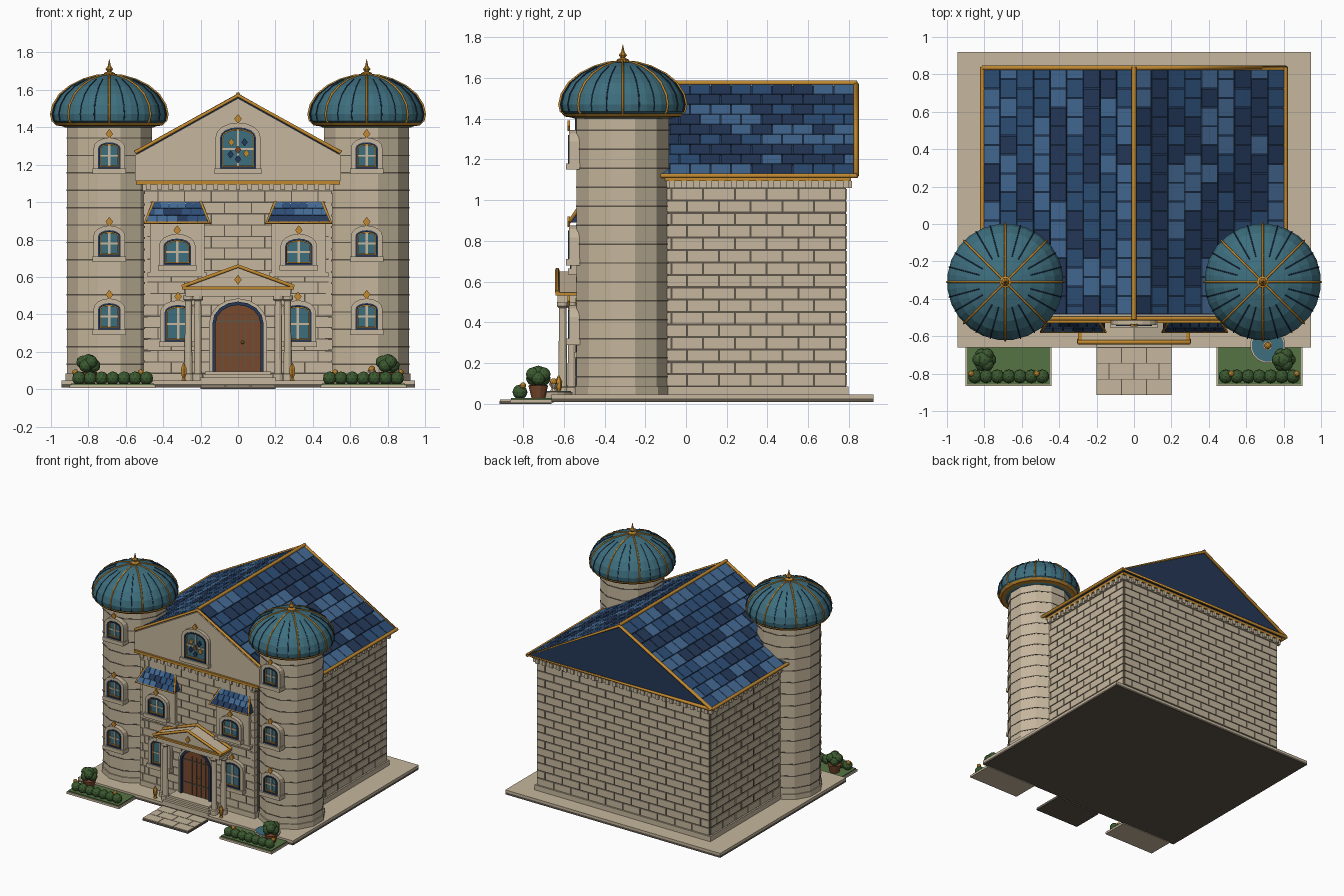
import bpy, bmesh, random
from math import sin, cos, pi
from mathutils import Matrix, Vector as V

random.seed(4)
if "Cube" in bpy.data.objects:
    bpy.data.objects.remove(bpy.data.objects["Cube"])


def material(name, *srgb):
    m = bpy.data.materials.new(name)
    col = [c ** 2.2 for c in srgb] + [1]
    m.use_nodes = True
    m.diffuse_color = col
    m.node_tree.nodes["Principled BSDF"].inputs["Base Color"].default_value = col
    return m


stone = material("pale stone", .77, .71, .61)
dark = material("dark mortar", .37, .34, .3)
gold = material("gold trim", .75, .53, .2)
teal = material("teal metal", .25, .43, .49)
navy = material("navy slate", .16, .23, .35)
mid = material("blue slate", .19, .31, .46)
light = material("light slate", .27, .41, .57)
wood = material("brown wood", .47, .29, .19)
grass = material("grass green", .34, .45, .27)
leaf = material("leaf green", .24, .35, .2)


def finish(bm, name, *mats):
    bmesh.ops.recalc_face_normals(bm, faces=bm.faces)
    me = bpy.data.meshes.new(name)
    bm.to_mesh(me)
    bm.free()
    for m in mats:
        me.materials.append(m)
    ob = bpy.data.objects.new(name, me)
    bpy.context.collection.objects.link(ob)
    return ob


def box(name, x, y, z, mat):
    bm = bmesh.new()
    size = [b - a for a, b in (x, y, z)]
    mid_pt = [(a + b) / 2 for a, b in (x, y, z)]
    bmesh.ops.create_cube(bm, size=1, matrix=Matrix.Translation(mid_pt) @ Matrix.Diagonal(size + [1]))
    return finish(bm, name, mat)


def wide(name, half, y, z, mat):
    return box(name, (-half, half), y, z, mat)


def prism(name, pts, y0, y1, mat):
    """Extrude an x-z outline along y."""
    bm = bmesh.new()
    face = bm.faces.new([bm.verts.new((x, y0, z)) for x, z in pts])
    ext = bmesh.ops.extrude_face_region(bm, geom=[face])["geom"]
    bmesh.ops.translate(bm, vec=(0, y1 - y0, 0), verts=[e for e in ext if isinstance(e, bmesh.types.BMVert)])
    return finish(bm, name, mat)


def ring(name, outer, inner, y0, y1, mat):
    """Solid frame between two matching x-z outlines."""
    bm = bmesh.new()
    loops = [[bm.verts.new((x, y, z)) for x, z in pts]
             for pts, y in ((outer, y0), (inner, y0), (inner, y1), (outer, y1))]
    n = len(outer)
    for k in range(4):
        a, b = loops[k], loops[(k + 1) % 4]
        for i in range(n):
            j = (i + 1) % n
            bm.faces.new((a[i], a[j], b[j], b[i]))
    return finish(bm, name, mat)


def lathe(name, cx, cy, profile, mat, n=12):
    bm = bmesh.new()
    rows = [[bm.verts.new((cx + r * cos(2 * pi * (i + .5) / n), cy + r * sin(2 * pi * (i + .5) / n), z))
             for i in range(n)] for r, z in profile]
    for a, b in zip(rows, rows[1:]):
        for i in range(n):
            j = (i + 1) % n
            bm.faces.new((a[i], a[j], b[j], b[i]))
    bm.faces.new(rows[0])
    bm.faces.new(rows[-1])
    return finish(bm, name, mat)


def tubes(name, paths, radius, mat):
    cu = bpy.data.curves.new(name, "CURVE")
    cu.dimensions, cu.bevel_depth, cu.bevel_resolution, cu.use_fill_caps = "3D", radius, 1, True
    for path in paths:
        sp = cu.splines.new("POLY")
        sp.points.add(len(path) - 1)
        for p, co in zip(sp.points, path):
            p.co = (*co, 1)
    cu.materials.append(mat)
    bpy.context.collection.objects.link(bpy.data.objects.new(name, cu))


def grid(name, origin, u, v, rows, cols, mats, thick=.012, gap=.01, taper=0, keep=.4):
    """Staggered courses of bricks or slates on the plane spanned by u and v."""
    bm = bmesh.new()
    origin, u, v = V(origin), V(u), V(v)
    n = u.cross(v).normalized()
    idx = 0
    for r in range(rows):
        k = 1 - taper * (r + .5) / rows
        for c in range(cols + 1):
            a, b = max(0, c - r % 2 / 2), min(cols, c + 1 - r % 2 / 2)
            if b - a < .1:
                continue
            if random.random() > keep:
                idx = random.choice(range(len(mats)))
            du = u * ((b - a) / cols * k)
            dv = v / rows
            mid_pt = origin + u * ((a + b) / 2 / cols * k + (1 - k) / 2) + v * ((r + .5) / rows)
            axes = (du - du.normalized() * gap, dv - dv.normalized() * gap, n * thick)
            mat = Matrix.Translation(mid_pt) @ Matrix(axes).transposed().to_4x4()
            for vert in bmesh.ops.create_cube(bm, size=1, matrix=mat)["verts"]:
                for f in vert.link_faces:
                    f.material_index = idx
    return finish(bm, name, *mats)


def ball(name, x, y, z, r, mat):
    bm = bmesh.new()
    bmesh.ops.create_icosphere(bm, subdivisions=2, radius=r, matrix=Matrix.Translation((x, y, z)))
    finish(bm, name, mat)


def arch(cx, z0, half, height, rise, n=8):
    top = [(cx + half * cos(pi * i / n), z0 + height - rise + rise * sin(pi * i / n)) for i in range(n + 1)]
    return [(cx - half, z0), (cx + half, z0)] + top


def diamond(cx, y, z, r, mat=gold):
    prism("diamond_ornament", [(cx - r, z), (cx, z - r * 1.3), (cx + r, z), (cx, z + r * 1.3)], y - .012, y, mat)


def window(cx, y, z, half, height):
    def shape(g):
        return arch(cx, z - g, half + g, height + 2 * g, half * .55 + g)
    ring("window_surround", shape(.025), shape(0), y - .025, y + .03, stone)
    ring("window_frame", shape(0), shape(-.01), y - .03, y + .02, navy)
    ring("window_gold_frame", shape(-.01), shape(-.016), y - .02, y + .02, gold)
    prism("window_glass", shape(-.008), y - .01, y + .02, teal)
    box("window_mullion", (cx - .006, cx + .006), (y - .018, y), (z + .01, z + height - .01), stone)
    box("window_crossbar", (cx - half + .014, cx + half - .014), (y - .017, y), (z + height * .45, z + height * .45 + .01), stone)
    box("window_sill", (cx - half - .03, cx + half + .03), (y - .04, y + .03), (z - .03, z), stone)
    diamond(cx, y - .02, z + height + .045, .02)


# Ground slab, path and entrance steps
wide("slab_base", .945, (-.66, .92), (.01, .027), dark)
wide("slab_top", .945, (-.66, .92), (.027, .045), stone)
wide("path_base", .2, (-.915, -.66), (0, .015), dark)
grid("path_stones", (-.2, -.915, .015), (.4, 0, 0), (0, .255, 0), 3, 3, [stone], gap=.004)
for i in range(3):
    wide("entrance_step", .2 - .012 * i, (-.66 + .02 * i, -.5), (.045 + .016 * i, .062 + .016 * i), stone)

# House walls with brick courses
wide("house_core", .76, (-.3, .785), (.045, 1.12), dark)
wide("house_footing", .772, (-.3, .798), (.045, .085), stone)
wide("house_frieze", .772, (-.3, .798), (1.06, 1.125), stone)
wide("facade_core", .5, (-.5, -.2), (.045, 1.1), dark)
wide("facade_footing", .505, (-.51, -.3), (.045, .085), stone)
up = (0, 0, .975)
grid("right_bricks", (.76, -.15, .085), (0, .935, 0), up, 16, 6, [stone])
grid("left_bricks", (-.76, .785, .085), (0, -.935, 0), up, 16, 6, [stone])
grid("back_bricks", (.76, .785, .085), (-1.52, 0, 0), up, 16, 10, [stone])
grid("front_bricks", (-.5, -.5, .085), (1, 0, 0), up, 16, 7, [stone], gap=.006)

# Main roof, gables and trim
eave, ridge, half = 1.12, 1.56, .8
prism("roof_body", [(-half, eave), (half, eave), (0, ridge)], -.485, .825, navy)
prism("front_gable", [(-.55, 1.115), (.55, 1.115), (.55, 1.25), (0, 1.555), (-.55, 1.25)], -.515, -.47, stone)
wide("front_frieze", .51, (-.512, -.3), (1.06, 1.1), stone)
wide("front_cornice", .545, (-.53, -.4), (1.095, 1.115), gold)
tubes("ridge_trim", [[(0, -.51, 1.575), (0, .84, 1.575)]], .013, gold)
tubes("back_trim", [[(-.81, .835, eave), (0, .835, 1.57), (.81, .835, eave), (-.81, .835, eave)]], .013, gold)
tubes("front_trim", [[(-.55, -.505, 1.265), (0, -.505, 1.57), (.55, -.505, 1.265)]], .011, gold)
tubes("eave_trim", [[(s * .81, -.3, eave), (s * .81, .84, eave)] for s in (-1, 1)], .013, gold)
wide("wall_cornice", .785, (-.3, .81), (1.095, 1.115), gold)
for i in range(17):
    x = -.48 + i * .06
    box("front_dentil", (x - .012, x + .012), (-.525, -.5), (1.065, 1.095), stone)
for i in range(25):
    x = -.744 + i * .062
    box("back_dentil", (x - .014, x + .014), (.79, .815), (1.06, 1.095), stone)
for s in (-1, 1):
    slates = [navy, navy, mid, light] if s > 0 else [navy, mid, mid, light]
    grid("roof_slates", (s * half, -.485 if s > 0 else .825, eave), (0, s * 1.31, 0),
         (-s * half, 0, ridge - eave), 9, 13, slates, thick=.02, gap=.005, keep=.5)
    for i in range(15):
        y = -.07 + i * .061
        box("side_dentil", (s * .775 - .012, s * .775 + .012), (y - .014, y + .014), (1.06, 1.095), stone)
    for i in range(16):
        w = .04 if i % 2 else .025
        box("facade_quoin", sorted((s * .505, s * (.505 - w))), (-.512, -.48), (.09 + i * .06, .145 + i * .06), stone)

# Gable window with coloured panes
window(0, -.515, 1.18, .095, .22)
for x, z, m in ((-.035, .14, gold), (.035, .14, navy), (0, .1, wood), (-.04, .075, navy), (.045, .08, gold), (0, .05, navy)):
    diamond(x, -.53, 1.18 + z, .017, m)

# Corner towers with ribbed domes
dome = [(.24, 1.40), (.275, 1.415), (.305, 1.435), (.312, 1.47), (.3, 1.52), (.265, 1.575),
        (.21, 1.62), (.14, 1.655), (.07, 1.675), (.01, 1.68)]
for s in (-1, 1):
    cx, cy = s * .688, -.31
    lathe("tower_wall", cx, cy, [(.235, .045), (.235, 1.41)], stone)
    lathe("tower_footing", cx, cy, [(.243, .045), (.243, .085)], stone)
    for i in range(14):
        z = .13 + i * .093
        lathe("tower_course", cx, cy, [(.2375, z), (.2375, z + .007)], dark)
    lathe("dome", cx, cy, dome, teal, 24)
    lathe("dome_rim", cx, cy, [(.25, 1.405), (.287, 1.41), (.302, 1.425), (.25, 1.43)], gold, 24)

    def meridian(i, n, part):
        a = 2 * pi * i / n
        return [(cx + r * cos(a), cy + r * sin(a), z + .001) for r, z in part]
    tubes("dome_ribs", [meridian(i, 8, dome[1:]) for i in range(8)], .006, gold)
    tubes("dome_seams", [meridian(i, 24, dome[2:-2]) for i in range(24) if i % 3], .003, navy)
    lathe("finial", cx, cy, [(.03, 1.672), (.032, 1.69), (.012, 1.698), (.022, 1.712), (.009, 1.728), (.001, 1.765)], gold, 8)
    for z in (.32, .71, 1.18):
        window(cx, -.55, z, .06, .14)

    # Facade windows and roofed bays
    window(s * .32, -.51, .255, .073, .195)
    bx = s * .325
    box("bay_wall", (bx - .145, bx + .145), (-.535, -.48), (.61, .89), stone)
    box("bay_base", (bx - .16, bx + .16), (-.54, -.48), (.6, .625), stone)
    window(bx, -.54, .665, .073, .14)
    bm = bmesh.new()
    for x, y, z in ((.17, -.575, .89), (.17, -.49, .89), (.125, -.5, 1), (.125, -.49, 1)):
        for side in (-x, x):
            bm.verts.new((bx + side, y, z))
    bmesh.ops.convex_hull(bm, input=bm.verts)
    finish(bm, "bay_roof", navy)
    grid("bay_slates", (bx - .17, -.575, .89), (.34, 0, 0), (0, .075, .11), 3, 6, [navy, mid, light], gap=.004, taper=.27)
    tubes("bay_trim", [[(bx - .125, -.5, 1), (bx - .172, -.575, .89), (bx + .172, -.575, .89), (bx + .125, -.5, 1)]], .009, gold)

    # Portico columns and lanterns
    for x in (.215, .265):
        y = -.605 if x < .25 else -.56
        lathe("column", s * x, y, [(.03, .045), (.03, .08), (.022, .085), (.019, .47), (.03, .48), (.03, .5)], stone)
    lathe("lantern", s * .29, -.625, [(.015, .045), (.008, .06), (.016, .08), (.018, .11), (.003, .14)], gold, 6)

    # Garden bed with hedge and potted shrub
    gx = s * .672
    box("bed_edge", (gx - .23, gx + .23), (-.865, -.65), (.005, .022), stone)
    box("bed_grass", (gx - .222, gx + .222), (-.858, -.65), (.01, .03), grass)
    for i in range(7):
        ball("hedge", s * (.49 + i * .06), -.815, .058, .037, leaf)
    for x in (.52, .87):
        ball("flower", s * x, -.8, .09, .016, gold)
    lathe("shrub_pot", s * .8, -.725, [(.035, .03), (.05, .09), (.042, .092)], wood)
    ball("shrub", s * .8, -.725, .14, .048, leaf)
    for i in range(6):
        ball("shrub_clump", s * .8 + .03 * cos(i * pi / 3), -.725 + .03 * sin(i * pi / 3), .125 + .02 * (i % 2), .035, leaf)

# Portico roof
wide("portico_beam", .28, (-.63, -.5), (.495, .535), stone)
wide("portico_cornice", .3, (-.64, -.5), (.533, .548), gold)
prism("portico_pediment", [(-.285, .545), (.285, .545), (0, .65)], -.625, -.5, stone)
tubes("portico_trim", [[(-.3, y, .548), (0, y, .658), (.3, y, .548)] for y in (-.632, -.51)], .011, gold)
diamond(0, -.624, .585, .02)

# Arched door
prism("door", arch(0, .09, .12, .36, .1), -.52, -.49, wood)
ring("door_frame", arch(0, .09, .137, .378, .117), arch(0, .09, .12, .36, .1), -.54, -.49, navy)
ring("door_surround", arch(0, .09, .155, .395, .135), arch(0, .09, .137, .378, .117), -.53, -.49, stone)
for x in (-.08, -.04, 0, .04, .08):
    box("door_groove", (x - .002, x + .002), (-.523, -.515), (.095, .4), dark)
for z in (.18, .36):
    wide("door_band", .115, (-.526, -.515), (z, z + .007), dark)
ball("door_handle", .025, -.53, .25, .009, gold)

# Small fountain beside one tower
lathe("fountain_basin", .715, -.65, [(.09, .03), (.095, .058), (.086, .06)], stone, 16)
lathe("fountain_water", .715, -.65, [(.086, .05), (.086, .063)], teal, 16)
lathe("fountain_stem", .715, -.65, [(.022, .06), (.01, .075), (.026, .1)], stone, 8)
ball("fountain_bloom", .715, -.65, .108, .018, gold)
